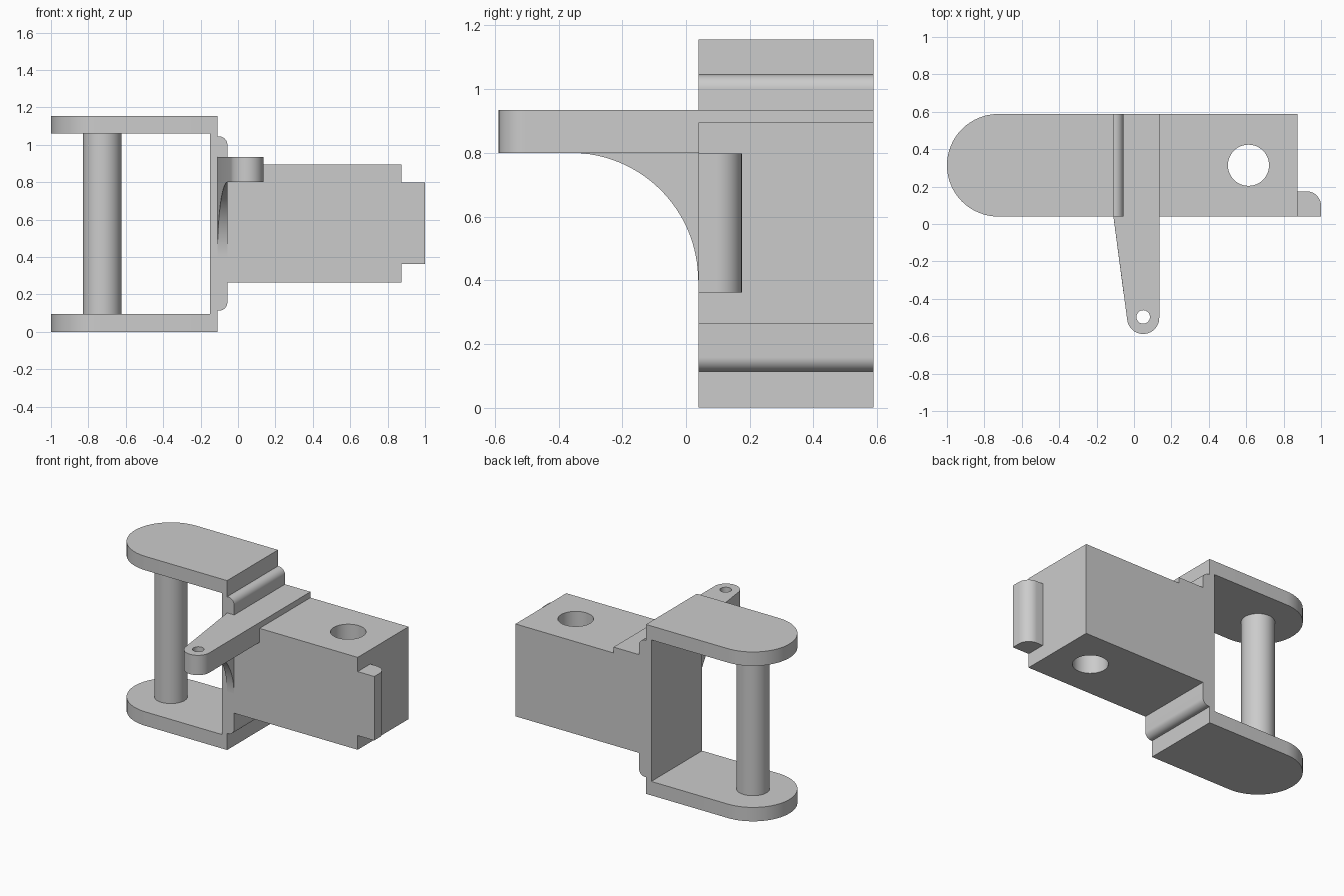
import bpy, bmesh, math
from mathutils import Vector

old = bpy.data.objects.get("Cube")
if old:
    bpy.data.objects.remove(old, do_unlink=True)

grey = bpy.data.materials.new("plain grey")
grey.use_nodes = True
grey.diffuse_color = (0.6, 0.6, 0.6, 1)
grey.node_tree.nodes["Principled BSDF"].inputs["Base Color"].default_value = (0.6, 0.6, 0.6, 1)

FRONT, BACK = 0.04, 0.588
MID = (FRONT + BACK) / 2
AXES = {"x": lambda a, b, h: (h, a, b),
        "y": lambda a, b, h: (a, h, b),
        "z": lambda a, b, h: (a, b, h)}


def arc(cx, cy, r, start, end, steps=16):
    """Points of a circular arc, angles in degrees."""
    angles = [math.radians(start + (end - start) * i / steps) for i in range(steps + 1)]
    return [(cx + r * math.cos(t), cy + r * math.sin(t)) for t in angles]


def rect(a0, a1, b0, b1):
    return [(a0, b0), (a1, b0), (a1, b1), (a0, b1)]


def prism(name, outline, axis, low, high, trim=None):
    """Extrude a flat outline along an axis; trim = (point, normal) cuts away the normal side."""
    bm = bmesh.new()
    verts = [bm.verts.new(AXES[axis](a, b, low)) for a, b in outline]
    face = bm.faces.new(verts)
    moved = bmesh.ops.extrude_face_region(bm, geom=[face], use_keep_orig=True)["geom"]
    shift = Vector(AXES[axis](0, 0, high - low))
    bmesh.ops.translate(bm, vec=shift, verts=[v for v in moved if isinstance(v, bmesh.types.BMVert)])
    if trim:
        bmesh.ops.bisect_plane(bm, geom=bm.verts[:] + bm.edges[:] + bm.faces[:],
                               plane_co=trim[0], plane_no=trim[1], clear_outer=True)
        bmesh.ops.holes_fill(bm, edges=[e for e in bm.edges if e.is_boundary])
    bmesh.ops.recalc_face_normals(bm, faces=bm.faces[:])
    mesh = bpy.data.meshes.new(name)
    bm.to_mesh(mesh)
    bm.free()
    mesh.materials.append(grey)
    obj = bpy.data.objects.new(name, mesh)
    bpy.context.collection.objects.link(obj)
    return obj


def select_only(obj):
    bpy.ops.object.select_all(action="DESELECT")
    obj.select_set(True)
    bpy.context.view_layer.objects.active = obj


def bore(obj, x, y, r):
    """Drill a vertical through hole."""
    cutter = prism("hole_cutter", arc(x, y, r, 0, 352.5, 47), "z", -0.5, 2)
    cutter.hide_render = True
    mod = obj.modifiers.new("hole", "BOOLEAN")
    mod.operation = "DIFFERENCE"
    mod.solver = "EXACT"
    mod.object = cutter
    select_only(obj)
    bpy.ops.object.modifier_apply(modifier=mod.name)
    bpy.data.objects.remove(cutter, do_unlink=True)


parts = []

# Fork: two round-ended plates, the wall between them and the pin
round_r = (BACK - FRONT) / 2
pin_x = -1 + round_r
plate = [(-0.11, FRONT), (-0.11, BACK)] + arc(pin_x, MID, round_r, 90, 270, 32)
for name, z in (("lower_plate", 0), ("upper_plate", 1.06)):
    parts.append(prism(name, plate, "z", z, z + 0.095))
parts.append(prism("fork_wall", rect(-0.15, -0.11, 0.095, 1.06), "y", FRONT, BACK))
parts.append(prism("pin", arc(pin_x, MID, 0.103, 0, 352.5, 47), "z", 0.095, 1.06))

# Round-cornered pad behind the fork wall
pad_r = 0.045
pad = [(-0.11, 1.045), (-0.11, 0.113)]
pad += arc(-0.057 - pad_r, 0.113 + pad_r, pad_r, -90, 0)
pad += arc(-0.057 - pad_r, 1.045 - pad_r, pad_r, 0, 90)
parts.append(prism("wall_pad", pad, "y", FRONT, BACK))

# Main block with its through hole
block = prism("main_block", rect(-0.057, 0.875, 0.265, 0.895), "y", FRONT, BACK)
bore(block, 0.612, MID, 0.11)
parts.append(block)

# Latch tab on the end of the block
tab = [(0.875, FRONT), (1, FRONT)] + arc(0.922, 0.097, 0.078, 0, 90) + [(0.875, 0.175)]
parts.append(prism("end_tab", tab, "z", 0.362, 0.798))

# Tapered lever arm with a small eye at its tip
outline = [(0.135, BACK), (-0.11, BACK), (-0.11, FRONT)]
outline += arc(0.049, -0.502, 0.086, 187, 360, 24)
arm = prism("lever_arm", outline, "z", 0.80, 0.935)
bore(arm, 0.049, -0.497, 0.036)
parts.append(arm)

# Curved gusset under the arm, trimmed to the arm's slanted flank
gusset = [(FRONT, 0.8)] + arc(-0.362, 0.4, 0.4, 90, 0, 32) + [(FRONT, 0.4)]
parts.append(prism("arm_gusset", gusset, "x", -0.11, -0.057,
                   trim=((-0.11, FRONT, 0), (-0.553, -0.073, 0))))

for part in parts:
    select_only(part)
    bpy.ops.object.shade_smooth_by_angle(angle=math.radians(30))
